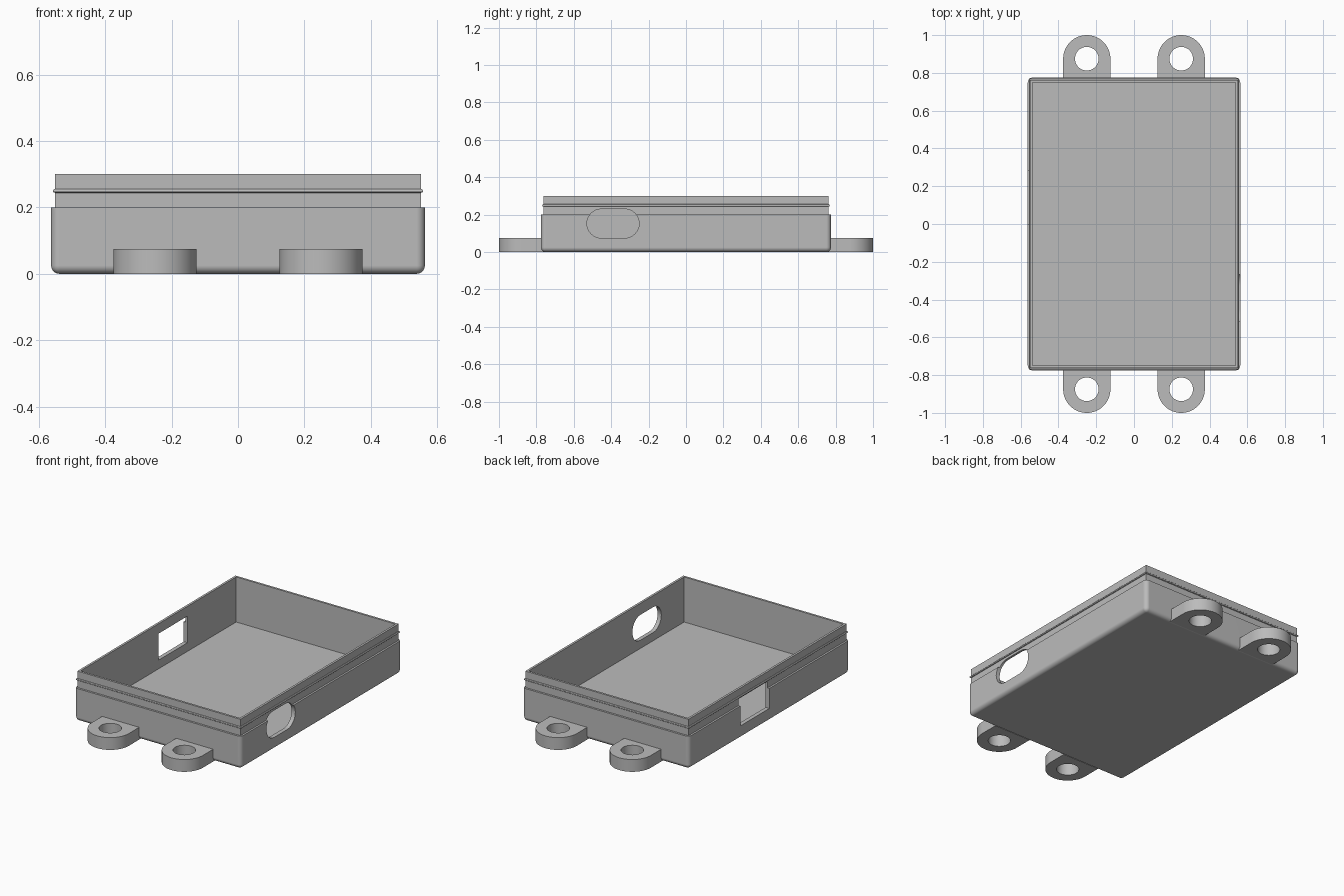
import bpy, bmesh, math
from mathutils import Matrix, Vector

cube = bpy.data.objects.get("Cube")
if cube:
    bpy.data.objects.remove(cube, do_unlink=True)

grey = bpy.data.materials.new("light grey plastic")
grey.use_nodes = True
grey.diffuse_color = (0.5, 0.5, 0.5, 1)
grey.node_tree.nodes["Principled BSDF"].inputs["Base Color"].default_value = (0.5, 0.5, 0.5, 1)


def finish(name, bm):
    bmesh.ops.recalc_face_normals(bm, faces=bm.faces)
    mesh = bpy.data.meshes.new(name)
    bm.to_mesh(mesh)
    bm.free()
    mesh.materials.append(grey)
    ob = bpy.data.objects.new(name, mesh)
    bpy.context.collection.objects.link(ob)
    return ob


def box(name, lo, hi, radius=0):
    """Box between two corners; a radius rounds all edges but the top ones."""
    lo, hi = Vector(lo), Vector(hi)
    bm = bmesh.new()
    bmesh.ops.create_cube(bm, size=1)
    bmesh.ops.scale(bm, vec=hi - lo, verts=bm.verts)
    bmesh.ops.translate(bm, vec=(lo + hi) / 2, verts=bm.verts)
    if radius:
        edges = [e for e in bm.edges if min(v.co.z for v in e.verts) < hi.z - 1e-4]
        bmesh.ops.bevel(bm, geom=edges, offset=radius, segments=6, profile=0.5, affect='EDGES')
    return finish(name, bm)


def loft(name, rings):
    """Solid skinned through closed rings of points, capped at both ends."""
    bm = bmesh.new()
    rows = [[bm.verts.new(p) for p in ring] for ring in rings]
    n = len(rows[0])
    for a, b in zip(rows, rows[1:]):
        for i in range(n):
            j = (i + 1) % n
            bm.faces.new((a[i], a[j], b[j], b[i]))
    bm.faces.new(rows[0])
    bm.faces.new(rows[-1])
    return finish(name, bm)


def arc(cx, cy, r, start, end, steps):
    return [(cx + r * math.cos(start + (end - start) * i / steps),
             cy + r * math.sin(start + (end - start) * i / steps)) for i in range(steps + 1)]


def combine(target, tool, operation):
    mod = target.modifiers.new("cut", 'BOOLEAN')
    mod.operation, mod.solver, mod.object = operation, 'EXACT', tool
    bpy.context.view_layer.objects.active = target
    bpy.ops.object.modifier_apply(modifier=mod.name)


def discard(*tools):
    for tool in tools:
        bpy.data.objects.remove(tool, do_unlink=True)


# Tray with rounded lower edges
tray = box("tray", (-0.5625, -0.775, 0), (0.5625, 0.775, 0.2), 0.025)

# Stepped lip with a thin snap bead running round it
levels = [(0.15, 0), (0.244, 0)]
levels += [(0.25 + 0.006 * math.sin(a), 0.006 * math.cos(a))
           for a in (math.radians(d) for d in range(-60, 61, 30))]
levels += [(0.256, 0), (0.3, 0)]
lip = loft("lip", [[(sx * (0.551 + o), sy * (0.763 + o), z)
                    for sx, sy in ((-1, -1), (1, -1), (1, 1), (-1, 1))] for z, o in levels])
combine(tray, lip, 'UNION')

# Hollow inside
cavity = box("cavity", (-0.5375, -0.75, 0.025), (0.5375, 0.75, 0.4))

# Rounded slot through the left wall, square port through the right wall
outline = (arc(-0.328, 0.1525, 0.0775, -math.pi / 2, math.pi / 2, 16)
           + arc(-0.452, 0.1525, 0.0775, math.pi / 2, 3 * math.pi / 2, 16))
slot = loft("slot", [[(x, y, z) for y, z in outline] for x in (0.45, 0.7)])
port = box("port", (-0.7, 0, 0.078), (-0.45, 0.28, 0.24))
for tool in (cavity, slot, port):
    combine(tray, tool, 'DIFFERENCE')
discard(lip, cavity, slot, port)

# Mounting ears with screw holes, two at each end
ears = []
for end, sy in (("front", -1), ("back", 1)):
    for side, sx in (("right", -1), ("left", 1)):
        shape = ([(0.125, 0.76)] + arc(0, 0.875, 0.125, 0, math.pi, 32) + [(-0.125, 0.76)])
        ear = loft(f"{end}_{side}_ear",
                   [[(sx * 0.25 + x, sy * y, z) for x, y in shape] for z in (0, 0.075)])
        bm = bmesh.new()
        bmesh.ops.create_cone(bm, cap_ends=True, segments=40, radius1=0.0625, radius2=0.0625,
                              depth=0.4, matrix=Matrix.Translation((sx * 0.25, sy * 0.875, 0)))
        hole = finish("hole", bm)
        combine(ear, hole, 'DIFFERENCE')
        discard(hole)
        ears.append(ear)

# Smooth rounded surfaces, keep crisp edges
bpy.ops.object.select_all(action='DESELECT')
for ob in [tray] + ears:
    ob.select_set(True)
bpy.context.view_layer.objects.active = tray
bpy.ops.object.shade_smooth_by_angle(angle=math.radians(30))
for ob in [tray] + ears:
    ob.modifiers.new("flat_normals", 'WEIGHTED_NORMAL').keep_sharp = True
